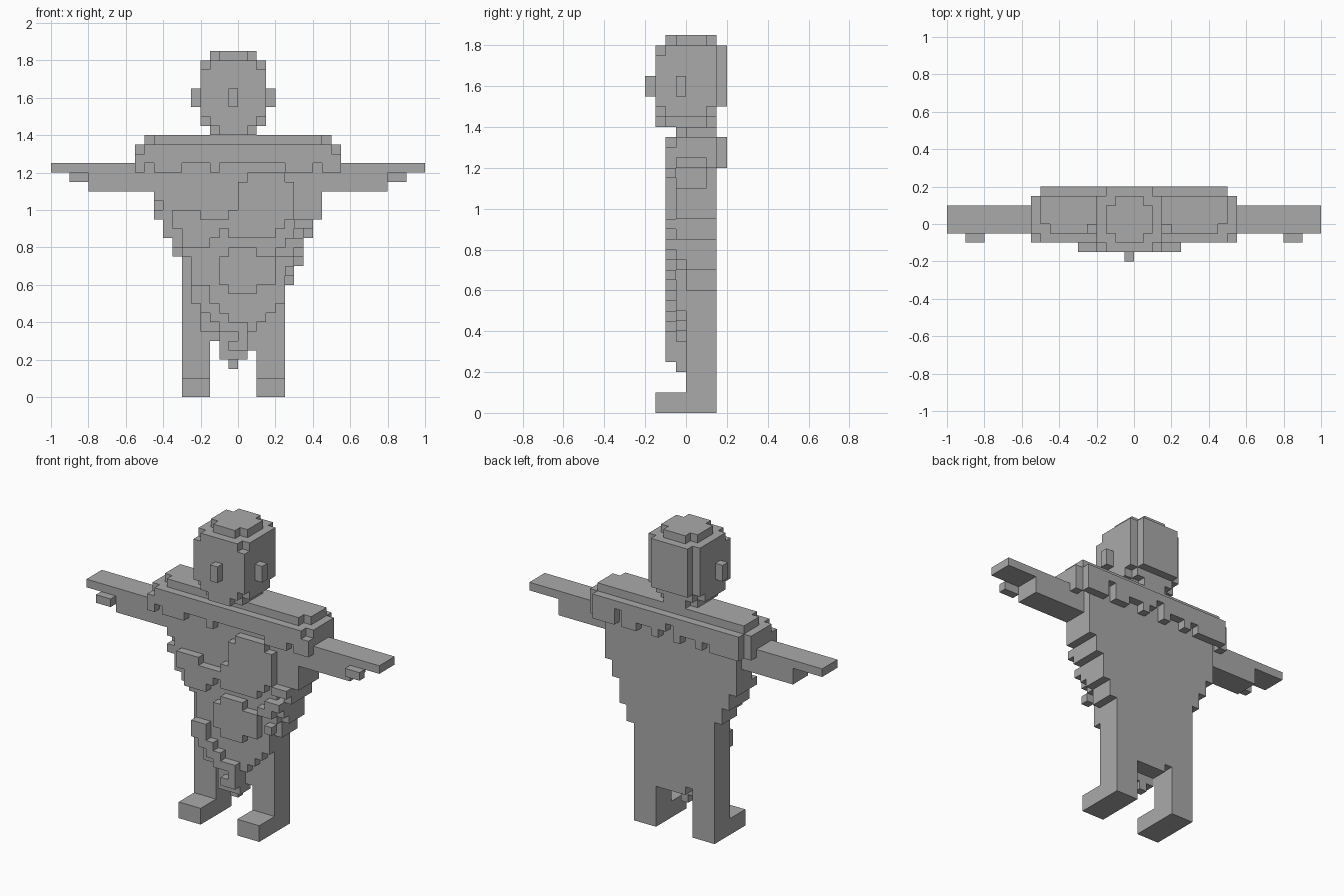
import bpy
import bmesh
from math import radians
from mathutils import Vector

UNIT = 0.05  # edge length of one cube

old = bpy.data.objects.get("Cube")
if old:
    bpy.data.objects.remove(old, do_unlink=True)

grey = bpy.data.materials.new("plain_grey")
grey.use_nodes = True
COLOUR = (0.4, 0.4, 0.4, 1)
grey.diffuse_color = COLOUR
grey.node_tree.nodes["Principled BSDF"].inputs["Base Color"].default_value = COLOUR


def box(x0, x1, y0, y1, z0, z1):
    """Cells of a block, counted in cubes."""
    return {(x, y, z) for x in range(x0, x1) for y in range(y0, y1) for z in range(z0, z1)}


def rows(y0, y1, table):
    """Stack of blocks of one depth, each given as bottom, top, left, right."""
    cells = set()
    for z0, z1, x0, x1 in table:
        cells |= box(x0, x1, y0, y1, z0, z1)
    return cells


def mirrored(cells, axis=0):
    """Cells reflected across the plane x = axis / 2."""
    return {(axis - 1 - x, y, z) for x, y, z in cells}


def build(name, cells):
    """Skin the outside of a set of cells and merge its flat areas."""
    bm = bmesh.new()
    cache = {}

    def corner(p):
        key = tuple(round(c * 2) for c in p)
        if key not in cache:
            cache[key] = bm.verts.new(p * UNIT)
        return cache[key]

    for cell in sorted(cells):
        middle = Vector(cell) + Vector((0.5, 0.5, 0.5))
        for axis in range(3):
            for sign in (-1, 1):
                normal = Vector((0, 0, 0))
                normal[axis] = sign
                if tuple(int(c + n) for c, n in zip(cell, normal)) in cells:
                    continue
                side = Vector((0, 0, 0))
                side[(axis + 1) % 3] = 1
                up = normal.cross(side)
                centre = middle + normal / 2
                quad = [centre + (side * a + up * b) / 2
                        for a, b in ((-1, -1), (1, -1), (1, 1), (-1, 1))]
                bm.faces.new([corner(p) for p in quad])
    bmesh.ops.dissolve_limit(bm, angle_limit=radians(1), verts=bm.verts, edges=bm.edges)
    bmesh.ops.triangulate(bm, faces=[f for f in bm.faces if len(f.verts) > 4])
    mesh = bpy.data.meshes.new(name)
    bm.to_mesh(mesh)
    bm.free()
    mesh.materials.append(grey)
    obj = bpy.data.objects.new(name, mesh)
    bpy.context.collection.objects.link(obj)
    return obj


# Head: rounded block with stepped crown and jaw
head = box(-4, 3, -3, 3, 30, 35) | box(-3, 2, -3, 4, 30, 35)
head |= box(-4, 3, -2, 3, 35, 36) | box(-3, 2, -3, 4, 35, 36)
head |= box(-3, 2, -1, 2, 36, 37) | box(-2, 1, -2, 3, 36, 37)
head |= box(-4, 3, -2, 2, 29, 30) | box(-3, 2, -3, 3, 29, 30)
head |= box(-3, 2, -2, 2, 28, 29) | box(-2, 1, -3, 3, 28, 29)
build("head", head)
build("nose", box(-1, 0, -4, -3, 31, 33))
ear = box(3, 4, -1, 0, 31, 33)
build("left_ear", ear)
build("right_ear", mirrored(ear, -1))

# Collar: wide mantle with a raised top and ragged lower edge
collar = box(-10, 10, -2, 4, 25, 27)
end = box(10, 11, -1, 3, 24, 27) | box(10, 11, -2, -1, 24, 26)
collar |= end | mirrored(end)
collar |= box(-9, 9, -1, 3, 27, 28) | box(-10, 10, 0, 3, 27, 28)
for x0, x1 in ((-9, -6), (-3, -2), (5, 8), (9, 10)):
    collar |= box(x0, x1, -2, -1, 24, 25)
for x0, x1 in ((-10, -6), (-5, -4), (-2, -1), (1, 2), (4, 6), (7, 10)):
    collar |= box(x0, x1, 3, 4, 24, 25)
collar -= box(6, 7, 3, 4, 25, 26) | box(-1, 0, 3, 4, 25, 26)
build("collar", collar)

# Arms with flat hands and a small thumb
arm = box(9, 16, -1, 2, 22, 25) | box(16, 20, -1, 2, 24, 25)
thumb = box(16, 18, -2, -1, 23, 24)
for name, cells in (("arm", arm), ("thumb", thumb)):
    build("left_" + name, cells)
    build("right_" + name, mirrored(cells))

# Torso tapering to the hips
torso = rows(0, 3, ((19, 25, -9, 9), (17, 19, -8, 8), (15, 17, -7, 7),
                    (14, 15, -6, 7), (12, 14, -6, 6), (6, 12, -6, 5), (5, 6, -2, 5)))
build("torso", torso)

# Legs and feet
leg = box(2, 5, 0, 3, 2, 6)
foot = box(2, 5, -3, 3, 0, 2)
for name, cells in (("leg", leg), ("foot", foot)):
    build("left_" + name, cells)
    build("right_" + name, mirrored(cells, -1))

# Hanging front cloth narrowing to a point
cloth = rows(-1, 0, ((19, 25, -9, 9), (17, 19, -8, 8), (16, 17, -7, 7), (15, 16, -6, 7),
                     (14, 15, -5, 6), (11, 14, -5, 5), (10, 11, -4, 5), (9, 10, -4, 4),
                     (8, 9, -4, 3), (7, 8, -4, 2), (5, 7, -2, 1), (4, 5, -2, 1)))
cloth -= box(-9, -8, -1, 0, 20, 21) | box(6, 7, -1, 0, 17, 18)
build("front_cloth", cloth)
build("cloth_tip", box(-2, 1, 0, 1, 4, 6) | box(-1, 0, 0, 1, 3, 4))

# Ragged raised patches on the front
chest_patch = rows(-2, -1, ((23, 24, 1, 5), (22, 23, 0, 6), (20, 22, 0, 6),
                            (19, 20, -1, 6), (18, 19, -1, 5), (17, 18, -1, 4)))
build("chest_patch", chest_patch)
side_patch = rows(-2, -1, ((19, 20, -7, -4), (18, 19, -7, -1), (17, 18, -6, -2), (16, 17, -6, -3)))
build("side_patch", side_patch)
belly_patch = rows(-2, -1, ((15, 16, -1, 2), (14, 15, -2, 4), (12, 14, -2, 4), (11, 12, -1, 2)))
build("belly_patch", belly_patch)
hem_patch = rows(-2, -1, ((10, 12, -5, -3), (9, 10, -4, -2), (8, 9, -3, -1), (7, 8, -2, 0),
                          (6, 7, 0, 1), (5, 6, -1, 1), (7, 8, 0, 1)))
build("hem_patch", hem_patch)
hip_patch = rows(-2, -1, ((18, 19, 6, 8), (16, 17, 5, 7), (15, 16, 4, 6), (13, 14, 5, 6)))
build("hip_patch", hip_patch)
